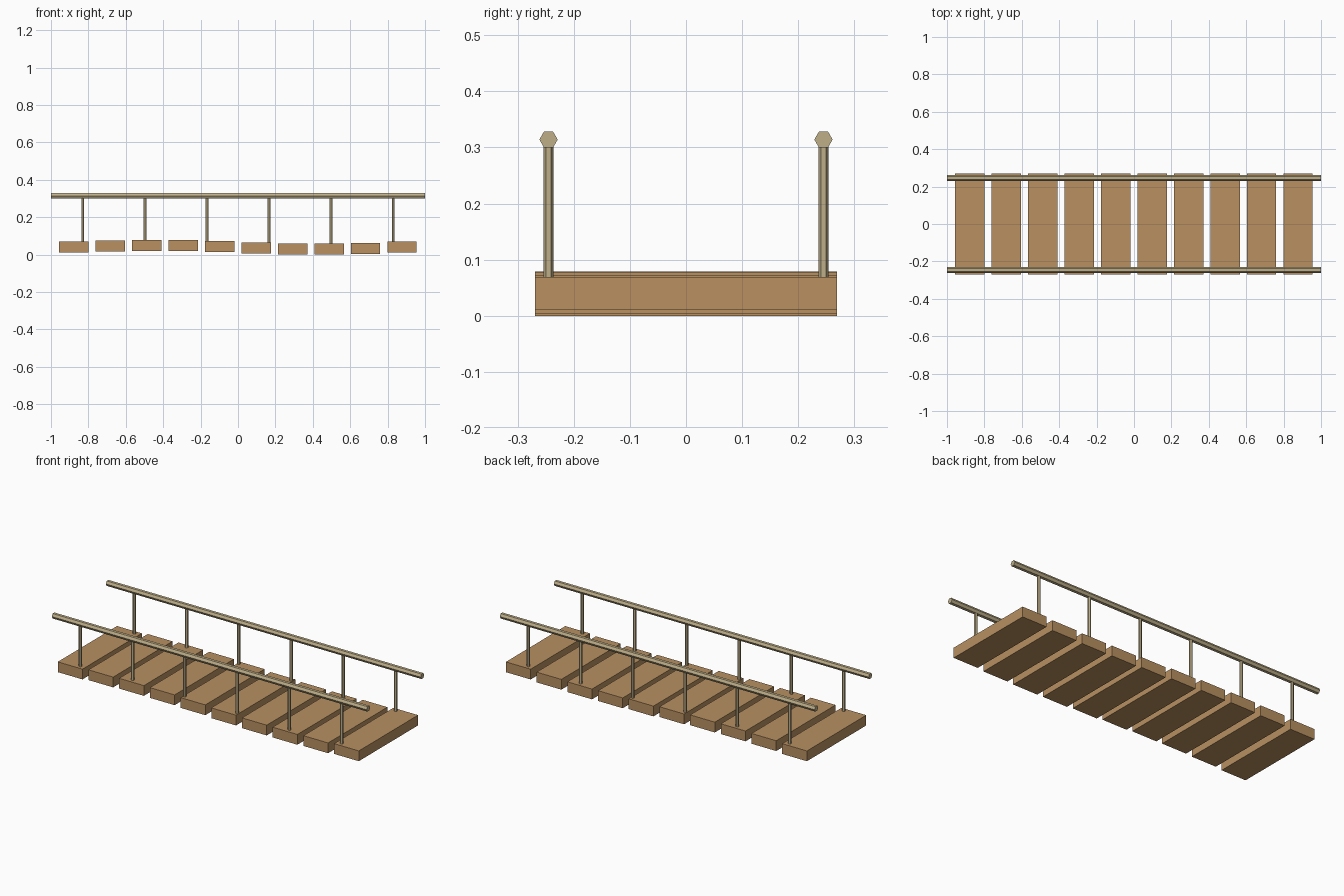
import bpy
import bmesh
from math import pi, sin
from mathutils import Matrix

cube = bpy.data.objects.get("Cube")
if cube:
    bpy.data.objects.remove(cube, do_unlink=True)


def make_material(name, color):
    mat = bpy.data.materials.new(name)
    mat.use_nodes = True
    mat.diffuse_color = color
    mat.node_tree.nodes["Principled BSDF"].inputs["Base Color"].default_value = color
    return mat


wood = make_material("plank wood", (0.48, 0.28, 0.12, 1))
rope = make_material("pale rope", (0.52, 0.43, 0.25, 1))


def finish(bm, name, mat):
    mesh = bpy.data.meshes.new(name)
    bm.to_mesh(mesh)
    bm.free()
    mesh.materials.append(mat)
    obj = bpy.data.objects.new(name, mesh)
    bpy.context.collection.objects.link(obj)


def box(name, center, size):
    bm = bmesh.new()
    bmesh.ops.create_cube(bm, size=1, matrix=Matrix.Translation(center) @ Matrix.Diagonal((*size, 1)))
    finish(bm, name, wood)


def hex_rod(name, center, radius, length, turn=0):
    # Six flat sides with corners pointing along y
    bm = bmesh.new()
    place = Matrix.Translation(center) @ Matrix.Rotation(turn, 4, "Y") @ Matrix.Rotation(pi / 2, 4, "Z")
    bmesh.ops.create_cone(bm, cap_ends=True, segments=6, radius1=radius,
                          radius2=radius, depth=length, matrix=place)
    # Guarantee that corners lie on the y axis
    if max(abs(v.co.y - center[1]) for v in bm.verts) < radius * 0.95:
        spin = Matrix.Rotation(pi / 2, 3, "X" if turn else "Z")
        bmesh.ops.rotate(bm, verts=bm.verts, cent=center, matrix=spin)
    finish(bm, name, rope)


# Deck planks riding a gentle wave
PLANKS = 10
for i in range(PLANKS):
    x = -0.878 + 0.195 * i
    z = 0.0393 + 0.01 * sin(2 * pi * i / (PLANKS - 1))
    box(f"plank_{i + 1}", (x, 0, z), (0.157, 0.538, 0.059))

# Hand rails and their posts on both sides
RAIL_Z = 0.314
POST_BASE = 0.05
for side, y in (("right", -0.245), ("left", 0.245)):
    hex_rod(f"rail_{side}", (0, y, RAIL_Z), 0.0163, 2, pi / 2)
    for i in range(6):
        x = -0.83 + 0.332 * i
        hex_rod(f"post_{side}_{i + 1}", (x, y, (RAIL_Z + POST_BASE) / 2),
                0.009, RAIL_Z - POST_BASE)
